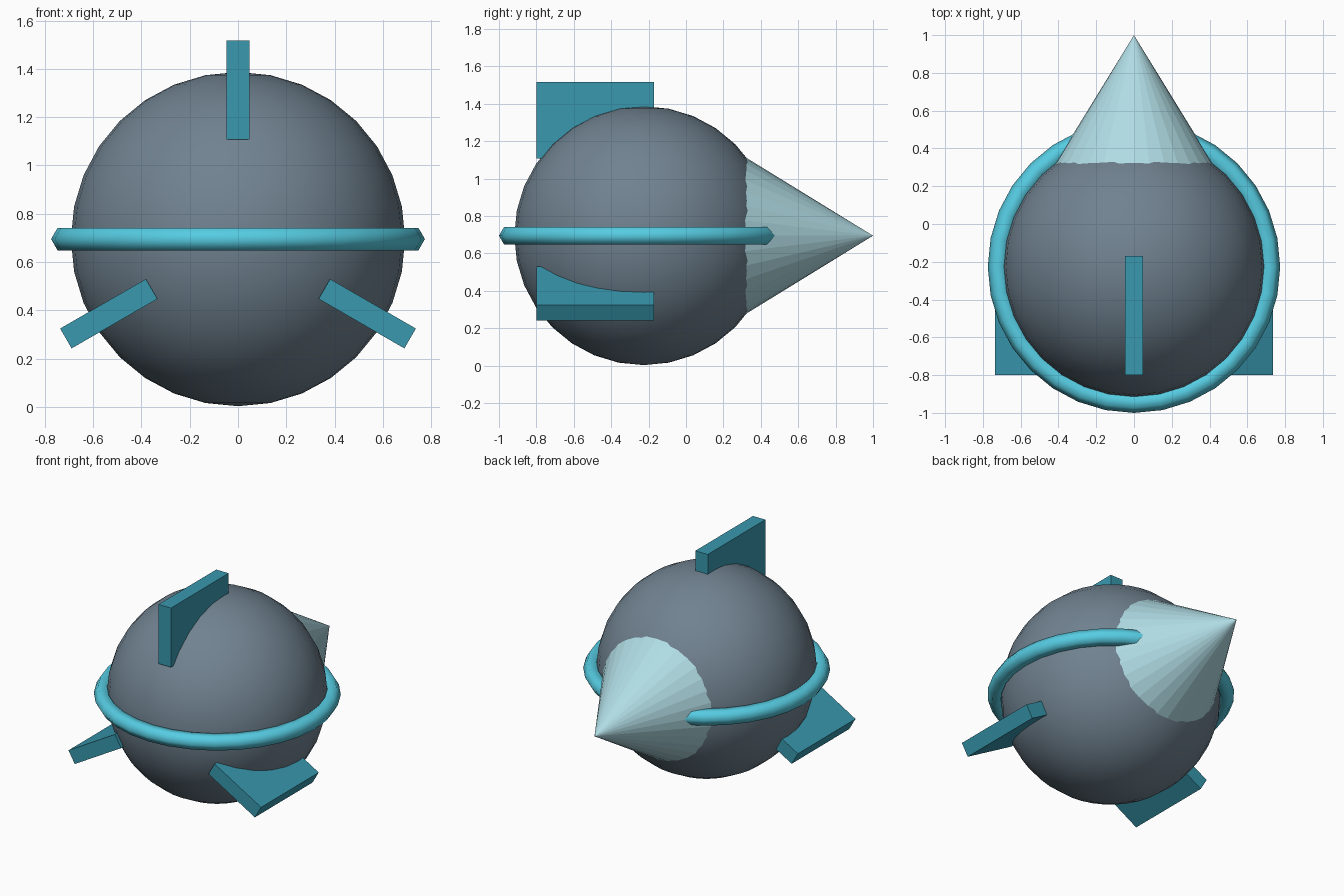
import bpy, math
from mathutils import Matrix, Vector

if "Cube" in bpy.data.objects:
    bpy.data.objects.remove(bpy.data.objects["Cube"])

CENTRE = Vector((0, -0.226, 0.695))


def material(name, rgb):
    m = bpy.data.materials.new(name)
    lin = [((c / 255 + 0.055) / 1.055) ** 2.4 for c in rgb]
    m.diffuse_color = (*lin, 1)
    m.use_nodes = True
    m.node_tree.nodes["Principled BSDF"].inputs["Base Color"].default_value = m.diffuse_color
    return m


slate = material("slate grey", (112, 130, 144))
pale = material("pale blue", (176, 220, 228))
cyan = material("bright cyan", (86, 204, 226))
teal = material("deep teal", (56, 152, 174))


def finish(name, mat, smooth=None):
    o = bpy.context.object
    o.name = name
    o.data.materials.append(mat)
    if smooth:
        bpy.ops.object.shade_smooth_by_angle(angle=math.radians(smooth))
    return o


# Round hull
bpy.ops.mesh.primitive_uv_sphere_add(segments=32, ring_count=16, radius=0.692, location=CENTRE)
finish("hull", slate, 40)

# Pointed nose, its wide end buried in the hull
tip, base, slope = 1.0, 0.20, 0.615
depth = tip - base
bpy.ops.mesh.primitive_cone_add(vertices=32, radius1=depth * slope, radius2=0, depth=depth,
                                location=(0, (tip + base) / 2, CENTRE.z),
                                rotation=(-math.pi / 2, 0, 0))
finish("nose_cone", pale)

# Belt ring
bpy.ops.mesh.primitive_torus_add(major_segments=32, minor_segments=6, major_radius=0.72,
                                 minor_radius=0.054, location=CENTRE)
finish("belt_ring", cyan, 80)

# Three tail fins spaced around the long axis
for i in range(3):
    bpy.ops.mesh.primitive_cube_add(size=1)
    fin = finish(f"tail_fin_{i + 1}", teal)
    fin.matrix_world = (Matrix.Translation((0, -0.485, CENTRE.z))
                        @ Matrix.Rotation(math.radians(120 * i), 4, 'Y')
                        @ Matrix.Translation((0, 0, 0.618))
                        @ Matrix.Diagonal((0.095, 0.63, 0.41, 1)))
